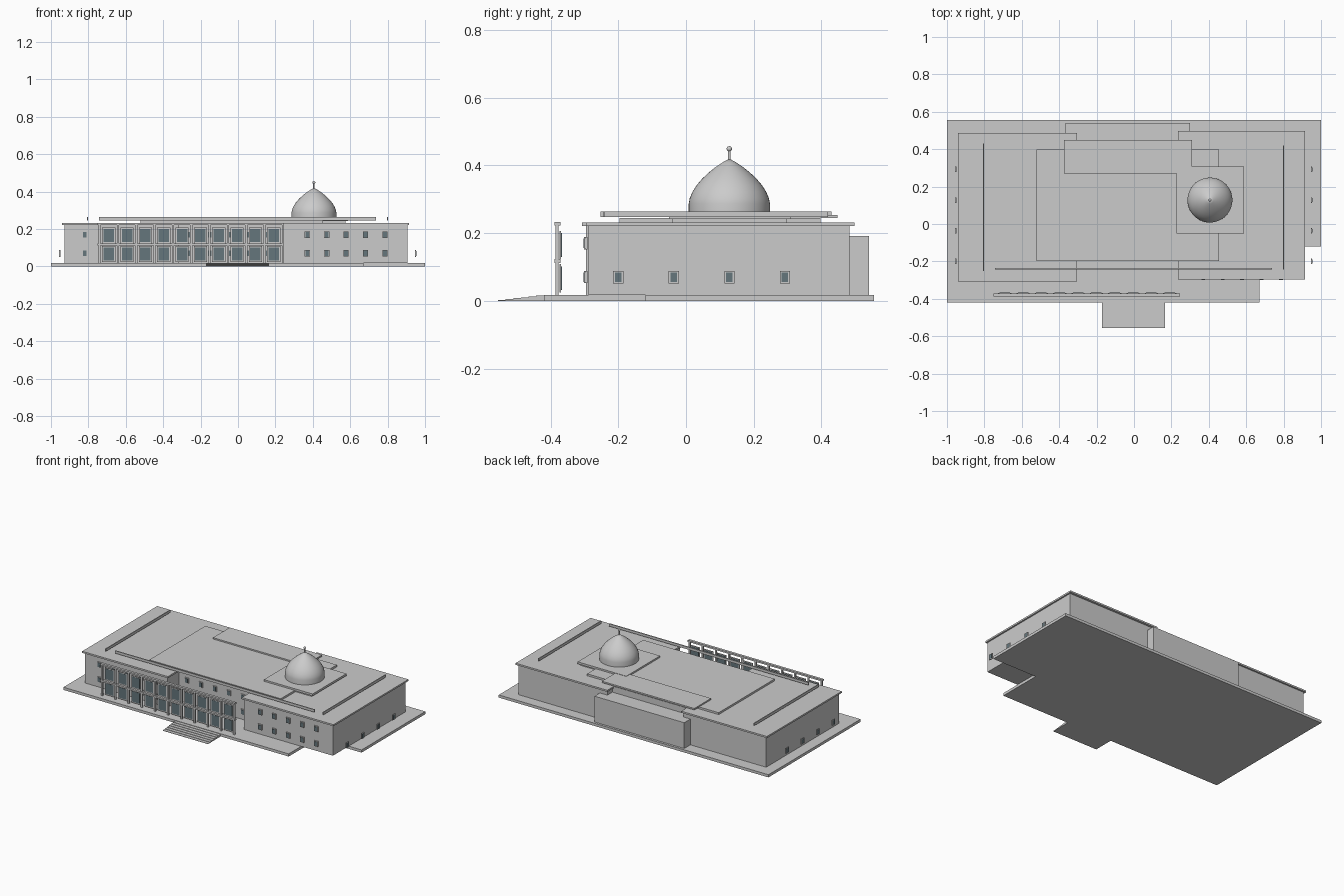
import bpy, bmesh, math
from mathutils import Vector, Matrix

if "Cube" in bpy.data.objects:
    bpy.data.objects.remove(bpy.data.objects["Cube"])

glass = bpy.data.materials.new("window_glass")
glass.diffuse_color = (0.13, 0.18, 0.2, 1)
glass.use_nodes = True
glass.node_tree.nodes["Principled BSDF"].inputs["Base Color"].default_value = glass.diffuse_color


def finish(name, bm, mat=None):
    mesh = bpy.data.meshes.new(name)
    bmesh.ops.recalc_face_normals(bm, faces=bm.faces)
    bm.to_mesh(mesh)
    bm.free()
    ob = bpy.data.objects.new(name, mesh)
    bpy.context.collection.objects.link(ob)
    if mat:
        mesh.materials.append(mat)
    return ob


def boxes(name, items, mat=None):
    """One object from boxes given as (x0, x1, y0, y1, z0, z1)."""
    bm = bmesh.new()
    for x0, x1, y0, y1, z0, z1 in items:
        m = Matrix.Translation(((x0 + x1) / 2, (y0 + y1) / 2, (z0 + z1) / 2))
        m = m @ Matrix.Diagonal((x1 - x0, y1 - y0, z1 - z0, 1))
        bmesh.ops.create_cube(bm, size=1, matrix=m)
    return finish(name, bm, mat)


def prism(name, outline, offset):
    bm = bmesh.new()
    face = bm.faces.new([bm.verts.new(p) for p in outline])
    ext = bmesh.ops.extrude_face_region(bm, geom=[face])
    verts = [g for g in ext["geom"] if isinstance(g, bmesh.types.BMVert)]
    bmesh.ops.translate(bm, verts=verts, vec=Vector(offset))
    return finish(name, bm)


def lathe(name, profile, x, y, steps=48):
    bm = bmesh.new()
    vs = [bm.verts.new((x + r, y, z)) for r, z in profile]
    es = [bm.edges.new(p) for p in zip(vs, vs[1:])]
    bmesh.ops.spin(bm, geom=vs + es, cent=(x, y, 0), axis=(0, 0, 1),
                   angle=2 * math.pi, steps=steps)
    bmesh.ops.remove_doubles(bm, verts=bm.verts, dist=1e-5)
    ob = finish(name, bm)
    for o in bpy.context.selected_objects:
        o.select_set(False)
    ob.select_set(True)
    bpy.context.view_layer.objects.active = ob
    bpy.ops.object.shade_smooth_by_angle(angle=math.radians(40))
    return ob


G = 0.018   # terrace height

# Terrace with notched corner
prism("terrace", [(-1, -0.42, 0), (0.67, -0.42, 0), (0.67, -0.12, 0), (1, -0.12, 0),
                  (1, 0.555, 0), (-1, 0.555, 0)], (0, 0, G))

# Entrance steps
N = 6
profile = [(-0.17, -0.42, 0), (-0.17, -0.555, 0)]
for i in range(N):
    y, z = -0.555 + i * 0.135 / N, (i + 1) * G / (N + 1)
    profile += [(-0.17, y, z), (-0.17, y + 0.135 / N, z)]
prism("entrance_steps", profile, (0.336, 0, 0))

# Wings, centre and rear block
boxes("left_wing", [(-0.927, -0.315, -0.295, 0.475, G, 0.222)])
boxes("right_wing", [(0.245, 0.905, -0.288, 0.483, G, 0.222)])
boxes("centre_block", [(-0.316, 0.246, -0.175, 0.43, G, 0.232)])
boxes("rear_block", [(-0.365, 0.3, 0.3, 0.54, G, 0.191)])

# Roof layers
boxes("left_roof", [(-0.94, -0.305, -0.307, 0.486, 0.221, 0.232)])
boxes("right_roof", [(0.235, 0.915, -0.296, 0.498, 0.221, 0.232)])
boxes("upper_roof", [(-0.52, 0.455, -0.197, 0.397, 0.231, 0.245)])
boxes("rear_roof_plate", [(-0.375, 0.31, 0.27, 0.448, 0.244, 0.254)])

# Parapet rails raised above the roof
boxes("front_parapet", [(-0.742, 0.738, -0.243, -0.236, 0.247, 0.264)])
boxes("side_parapets", [(-0.808, -0.802, -0.252, 0.43, 0.247, 0.264),
                        (0.797, 0.803, -0.242, 0.42, 0.247, 0.264)])

# Dome on its plinth
boxes("dome_plinth", [(0.24, 0.575, -0.04, 0.298, 0.231, 0.243),
                      (0.227, 0.588, -0.05, 0.308, 0.242, 0.256)])
CX, CY = 0.406, 0.128
lathe("dome", [(0.12, 0.255), (0.12, 0.287), (0.117, 0.303), (0.109, 0.322), (0.097, 0.341),
               (0.081, 0.36), (0.062, 0.378), (0.041, 0.395), (0.02, 0.409), (0, 0.42)], CX, CY)
ball = [(0.008 * math.cos(a), 0.449 + 0.008 * math.sin(a))
        for a in (math.radians(-60 + 25 * i) for i in range(7))]
lathe("finial", [(0.004, 0.41)] + ball + [(0, 0.457)], CX, CY, 16)

# Two-storey colonnade
X0, PITCH, BAYS = -0.74, 0.098, 10
boxes("colonnade_columns", [(X0 + i * PITCH - 0.006, X0 + i * PITCH + 0.006,
                             -0.385, -0.376, G, 0.224) for i in range(BAYS + 1)])
boxes("colonnade_beams", [(-0.75, 0.247, -0.388, -0.371, z, z + 0.011) for z in (0.112, 0.222)])

panes, frames = [], []
for i in range(BAYS):
    x = X0 + (i + 0.5) * PITCH
    for z in (0.067, 0.165):
        panes.append((x - 0.028, x + 0.028, -0.374, -0.367, z - 0.035, z + 0.035))
        frames.append((x - 0.035, x + 0.035, -0.373, -0.369, z - 0.042, z + 0.042))
boxes("colonnade_glass", panes, glass)
boxes("colonnade_frames", frames)

# Small windows: two rows on the front, one detached row on each side
panes, frames = [], []
for start, y in ((-0.82, -0.298), (-0.255, -0.178), (0.37, -0.295)):
    for i in range(5):
        x = start + i * 0.104
        for z in (0.07, 0.17):
            panes.append((x - 0.01, x + 0.01, y - 0.005, y + 0.003, z - 0.014, z + 0.014))
            frames.append((x - 0.014, x + 0.014, y - 0.003, y + 0.004, z - 0.018, z + 0.018))
for side in (-0.953, 0.95):
    for i in range(4):
        y = -0.2 + i * 0.164
        panes.append((side - 0.004, side + 0.004, y - 0.01, y + 0.01, 0.056, 0.083))
        frames.append((side - 0.003, side + 0.003, y - 0.015, y + 0.015, 0.051, 0.088))
boxes("window_glass", panes, glass)
boxes("window_frames", frames)
